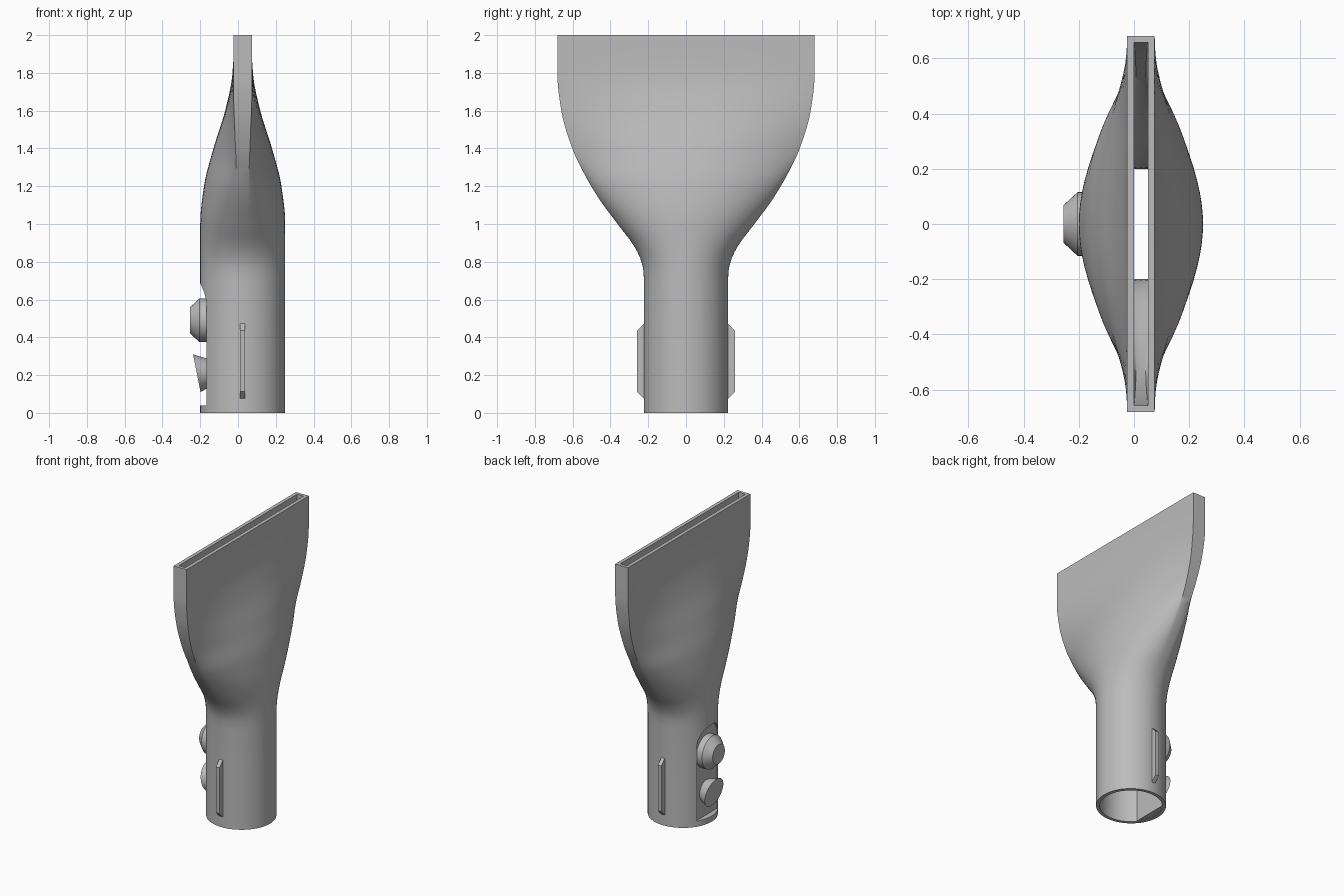
import bpy, bmesh, math

if "Cube" in bpy.data.objects:
    bpy.data.objects.remove(bpy.data.objects["Cube"])

CX = 0.025          # tube axis offset
grey = bpy.data.materials.new("plastic_grey")
grey.diffuse_color = (0.50, 0.50, 0.50, 1)
grey.use_nodes = True
grey.node_tree.nodes["Principled BSDF"].inputs["Base Color"].default_value = grey.diffuse_color


def interp(keys, z):
    """Smooth Hermite curve through (z, value) pairs."""
    def slope(i):
        if i == 0 or i == len(keys) - 1:
            return 0.0
        d0 = (keys[i][1] - keys[i-1][1]) / (keys[i][0] - keys[i-1][0])
        d1 = (keys[i+1][1] - keys[i][1]) / (keys[i+1][0] - keys[i][0])
        return 0.0 if d0 * d1 <= 0 else 2 * d0 * d1 / (d0 + d1)
    for i in range(len(keys) - 1):
        (z0, v0), (z1, v1) = keys[i], keys[i+1]
        if z <= z1:
            h = z1 - z0
            t = (z - z0) / h
            return (v0 * (2*t**3 - 3*t*t + 1) + slope(i) * h * (t**3 - 2*t*t + t)
                    + v1 * (3*t*t - 2*t**3) + slope(i+1) * h * (t**3 - t*t))
    return keys[-1][1]


# Half depth, half width, flat edge half depth, bulge exponent by height
DEPTH = [(0, .225), (.73, .225), (1.0, .225), (1.2, .205), (1.4, .155),
         (1.6, .093), (1.78, .056), (1.86, .05), (2, .05)]
WIDTH = [(0, .222), (.72, .222), (.79, .233), (.865, .264), (1.0, .362), (1.13, .458),
         (1.25, .53), (1.4, .602), (1.6, .66), (1.78, .68), (2, .68)]
EDGE = [(0, 0), (.73, 0), (1.0, .02), (1.4, .038), (1.78, .05), (2, .05)]
BULGE = [(0, .5), (.73, .5), (1.2, .7), (1.4, 1), (2, 1)]


def finish(name, bm):
    bmesh.ops.recalc_face_normals(bm, faces=bm.faces)
    me = bpy.data.meshes.new(name)
    bm.to_mesh(me)
    bm.free()
    me.materials.append(grey)
    ob = bpy.data.objects.new(name, me)
    bpy.context.collection.objects.link(ob)
    return ob


def activate(ob):
    bpy.ops.object.select_all(action='DESELECT')
    ob.select_set(True)
    bpy.context.view_layer.objects.active = ob


def smooth(ob, angle=30):
    activate(ob)
    bpy.ops.object.shade_smooth_by_angle(angle=math.radians(angle))


def prism(name, pts, axis, lo, hi):
    """Extrude a 2D outline along an axis (0 = x, 2 = z)."""
    bm = bmesh.new()
    def place(p, d):
        return (d, p[0], p[1]) if axis == 0 else (p[0], p[1], d)
    a = [bm.verts.new(place(p, lo)) for p in pts]
    b = [bm.verts.new(place(p, hi)) for p in pts]
    bm.faces.new(a)
    bm.faces.new(b)
    for i in range(len(pts)):
        j = (i + 1) % len(pts)
        bm.faces.new((a[i], a[j], b[j], b[i]))
    return finish(name, bm)


def section(bm, z, inset_a, inset_b, edge_scale, n=32):
    a = interp(DEPTH, z) - inset_a
    b = interp(WIDTH, z) - inset_b
    e = interp(EDGE, z) * edge_scale
    p = interp(BULGE, z)
    ring = []
    for s in (1, -1):
        for i in range(n + 1):
            th = s * (-math.pi / 2 + math.pi * i / n)
            x = e + (a - e) * max(math.cos(th), 0) ** (2 * p)
            if i in (0, n):
                x = e
            ring.append(bm.verts.new((CX + s * x, b * math.sin(th), z)))
    return ring


def bridge(bm, r0, r1):
    for i in range(len(r0)):
        j = (i + 1) % len(r0)
        bm.faces.new((r0[i], r0[j], r1[j], r1[i]))


# Hollow nozzle body: round tube lofted into a wide flat slot
zs = [0, .35, .70] + [.73 + .03 * i for i in range(1, 36)] + [1.86, 2.0]
bm = bmesh.new()
outer = [section(bm, z, 0, 0, 1) for z in zs]
inner = [section(bm, z, .025, .022, .5) for z in zs]
for rings in (outer, inner):
    for r0, r1 in zip(rings, rings[1:]):
        bridge(bm, r0, r1)
bridge(bm, outer[0], inner[0])
bridge(bm, outer[-1], inner[-1])
bmesh.ops.remove_doubles(bm, verts=bm.verts, dist=1e-5)
body = finish("nozzle_body", bm)

# Arched latch slot cut through the tube wall
W = .115
arch = [(-W, .04), (W, .04)] + [(W * math.cos(math.pi * i / 20),
                                .57 + W * math.sin(math.pi * i / 20)) for i in range(21)]
cutter = prism("slot_cutter", arch, 0, -.40, -.14)
mod = body.modifiers.new("slot", 'BOOLEAN')
mod.operation = 'DIFFERENCE'
mod.solver = 'EXACT'
mod.object = cutter
activate(body)
bpy.ops.object.modifier_apply(modifier="slot")
bpy.data.objects.remove(cutter)
smooth(body)

# Flat floor behind the latch, and the closed sill under it
prism("latch_floor", [(-.13, -.15), (-.13, .15), (-.16, .12), (-.16, -.12)], 2, .003, .70)
sill = [(CX - .212 * math.cos(t), .212 * math.sin(t))
        for t in [math.radians(-42 + 6 * i) for i in range(15)]]
prism("latch_sill", sill, 2, .003, .039)


def lathe_x(name, rings, zc, n=40, slant=0):
    """Stack of circles along -x; slant pushes the outer rim out with height."""
    bm = bmesh.new()
    prev = None
    for k, (x, r) in enumerate(rings):
        ring = []
        for i in range(n):
            t = 2 * math.pi * i / n
            dz = r * math.sin(t)
            off = slant * dz if k == len(rings) - 1 else 0
            ring.append(bm.verts.new((x - off, r * math.cos(t), zc + dz)))
        if prev:
            bridge(bm, prev, ring)
        else:
            bm.faces.new(ring)
        prev = ring
    bm.faces.new(prev)
    ob = finish(name, bm)
    smooth(ob)
    return ob


# Round release button and slanted thumb tab
lathe_x("release_button", [(-.155, .115), (-.205, .115), (-.255, .068)], .49)
lathe_x("thumb_tab", [(-.155, .075), (-.218, .1)], .21, slant=.2)

# Chamfered guide ribs on both sides
for s, side in ((1, "back"), (-1, "front")):
    prof = [(.21, .075), (.222, .075), (.26, .113), (.26, .435), (.222, .473), (.21, .473)]
    prism(side + "_guide_rib", [(s * y, z) for y, z in prof], 0, .01, .037)
